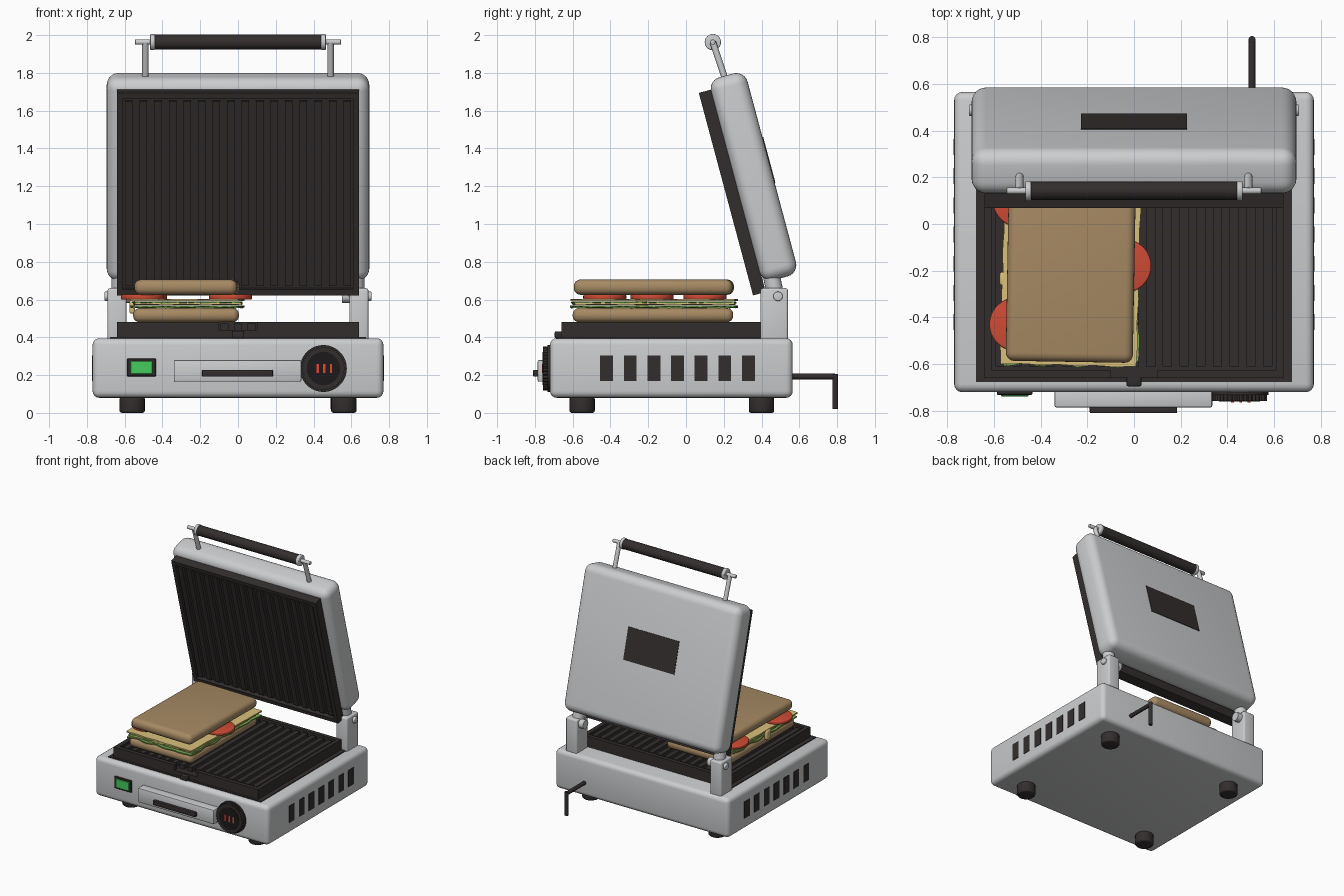
import bpy, bmesh, math
from mathutils import Matrix, Vector

if "Cube" in bpy.data.objects:
    bpy.data.objects.remove(bpy.data.objects["Cube"])


def mat(name, r, g, b):
    m = bpy.data.materials.new(name)
    m.diffuse_color = (r, g, b, 1)
    m.use_nodes = True
    m.node_tree.nodes["Principled BSDF"].inputs["Base Color"].default_value = m.diffuse_color
    return m


SILVER = mat("brushed_silver", 0.60, 0.61, 0.62)
DARK = mat("dark_iron", 0.034, 0.027, 0.027)
BLACK = mat("display_black", 0.012, 0.010, 0.010)
BREAD = mat("toasted_bread", 0.38, 0.25, 0.125)
CHEESE = mat("cheese_yellow", 0.70, 0.53, 0.20)
LETTUCE = mat("lettuce_green", 0.20, 0.42, 0.08)
TOMATO = mat("tomato_red", 0.62, 0.07, 0.035)
GREEN = mat("switch_green", 0.06, 0.60, 0.11)
RED = mat("readout_red", 0.80, 0.06, 0.03)
I = Matrix.Identity(4)


def finish(name, bm, material, M=I):
    me = bpy.data.meshes.new(name)
    bmesh.ops.recalc_face_normals(bm, faces=bm.faces[:])
    bm.to_mesh(me)
    bm.free()
    me.materials.append(material)
    ob = bpy.data.objects.new(name, me)
    bpy.context.collection.objects.link(ob)
    ob.matrix_world = M
    bpy.ops.object.select_all(action='DESELECT')
    ob.select_set(True)
    bpy.context.view_layer.objects.active = ob
    bpy.ops.object.shade_smooth_by_angle(angle=math.radians(35))
    return ob


def add_box(bm, x0, x1, y0, y1, z0, z1):
    T = Matrix.Translation(((x0 + x1) / 2, (y0 + y1) / 2, (z0 + z1) / 2))
    bmesh.ops.create_cube(bm, size=1, matrix=T @ Matrix.Diagonal((x1 - x0, y1 - y0, z1 - z0, 1)))


def box(name, material, x0, x1, y0, y1, z0, z1, r=0.0, seg=4, M=I):
    bm = bmesh.new()
    add_box(bm, x0, x1, y0, y1, z0, z1)
    if r:
        bmesh.ops.bevel(bm, geom=bm.edges[:], offset=r, segments=seg, profile=0.5, affect='EDGES')
    return finish(name, bm, material, M)


def rod(name, material, a, b, r, n=24, bevel=0.0, M=I):
    a, b = Vector(a), Vector(b)
    d = b - a
    T = Matrix.Translation((a + b) / 2) @ d.to_track_quat('Z', 'Y').to_matrix().to_4x4()
    bm = bmesh.new()
    bmesh.ops.create_cone(bm, cap_ends=True, segments=n, radius1=r, radius2=r, depth=d.length, matrix=T)
    if bevel:
        rims = [e for f in bm.faces if len(f.verts) > 4 for e in f.edges]
        bmesh.ops.bevel(bm, geom=rims, offset=bevel, segments=3, profile=0.5, affect='EDGES')
    return finish(name, bm, material, M)


def grill_plate(name, M, length, base, top, ribs, pitch, gap):
    """Slab with a raised rim and ribs; local z points out of the cooking face."""
    bm = bmesh.new()
    w, h, t = 0.64, length / 2, 0.032
    add_box(bm, -w, w, -h, h, 0, base)
    for s in (-1, 1):
        add_box(bm, s * w, s * (w - t), -h, h, base, top)
    add_box(bm, -w + t, w - t, h - t, h, base, top)
    if gap:
        for s in (-1, 1):
            add_box(bm, s * gap, s * (w - t), -h, -h + t, base, top)
    else:
        add_box(bm, -w + t, w - t, -h, -h + t, base, top)
    for i in range(ribs):
        x = (i - (ribs - 1) / 2) * pitch
        add_box(bm, x - 0.02, x + 0.02, -h + 0.05, h - 0.05, base, top - 0.008)
    return finish(name, bm, DARK, M)


# Base housing and feet
box("base_housing", SILVER, -0.77, 0.77, -0.72, 0.565, 0.08, 0.395, 0.035)
for x in (-0.56, 0.56):
    for y in (-0.55, 0.40):
        rod("foot", DARK, (x, y, 0), (x, y, 0.085), 0.067, 24, 0.012)

# Side vents
for s in (-1, 1):
    for i in range(7):
        y = -0.42 + i * 0.125
        box("side_vent", DARK, s * 0.768, s * 0.773, y - 0.034, y + 0.034, 0.17, 0.305)

# Lower grill plate with tray and drip spout
box("plate_tray", DARK, -0.677, 0.677, -0.677, 0.40, 0.39, 0.401)
grill_plate("lower_grill_plate", Matrix.Translation((0, -0.13, 0.40)), 1.06, 0.038, 0.08, 17, 0.0715, 0.1)
box("drip_spout", DARK, -0.033, 0.033, -0.695, -0.64, 0.395, 0.432, 0.008, 2)

# Front drawer and its handle
box("drip_drawer", SILVER, -0.34, 0.335, -0.785, -0.70, 0.165, 0.28, 0.008, 2)
box("drawer_handle", DARK, -0.19, 0.185, -0.81, -0.78, 0.192, 0.228, 0.006, 2)

# Power switch
box("switch_frame", DARK, -0.587, -0.435, -0.732, -0.71, 0.193, 0.288, 0.004, 1)
box("switch_button", GREEN, -0.57, -0.452, -0.738, -0.72, 0.205, 0.275, 0.003, 1)

# Dial with knurled ring and readout
dx, dz = 0.452, 0.235
rod("dial_backplate", DARK, (dx, -0.71, dz), (dx, -0.732, dz), 0.124, 48)
bm = bmesh.new()
N = 72
ring = []
for y in (-0.73, -0.757):
    ring.append([bm.verts.new((dx + r * math.cos(a), y, dz + r * math.sin(a)))
                 for k in range(N)
                 for r, a in [(0.117 if k % 2 else 0.110, 2 * math.pi * k / N)]])
for k in range(N):
    j = (k + 1) % N
    bm.faces.new((ring[0][k], ring[0][j], ring[1][j], ring[1][k]))
bm.faces.new(ring[0])
bm.faces.new(ring[1])
finish("dial_knob", bm, DARK)
rod("dial_display", BLACK, (dx, -0.75, dz), (dx, -0.760, dz), 0.088, 40)
for x in (-0.03, 0.005, 0.04):
    box("readout_bar", RED, dx + x - 0.006, dx + x + 0.006, -0.763, -0.759, dz - 0.025, dz + 0.025)

# Power cable
rod("cable_run", DARK, (0.505, 0.55, 0.193), (0.505, 0.79, 0.193), 0.015, 12)
rod("cable_drop", DARK, (0.505, 0.79, 0.207), (0.505, 0.79, 0.02), 0.015, 12)

# Lid frame: local z runs up the lid, local -y faces the cooking side
LID = Matrix.Translation((0, 0.3575, 1.25)) @ Matrix.Rotation(math.radians(15), 4, 'X')
box("lid_shell", SILVER, -0.695, 0.695, -0.1, 0.1, -0.556, 0.556, 0.062, 6, LID)
box("lid_back_plate", DARK, -0.226, 0.226, 0.095, 0.104, -0.06, 0.19, M=LID)
grill_plate("upper_grill_plate",
            LID @ Matrix.Translation((0, -0.095, -0.051)) @ Matrix.Rotation(math.radians(90), 4, 'X'),
            1.11, 0.035, 0.07, 16, 0.077, 0)

# Hinge brackets, pivots and arms
for s in (-1, 1):
    box("hinge_bracket", SILVER, s * 0.59, s * 0.69, 0.395, 0.54, 0.36, 0.66, 0.012, 3)
    rod("hinge_screw", SILVER, (s * 0.68, 0.487, 0.617), (s * 0.707, 0.487, 0.617), 0.025, 20, 0.006)
    rod("hinge_pivot", SILVER, (s * 0.55, 0.487, 0.617), (s * 0.60, 0.487, 0.617), 0.035, 20)
    rod("hinge_arm", SILVER, (s * 0.625, 0.475, 0.62), (s * 0.625, 0.445, 0.76), 0.045, 20)

# Lid handle
hy, hz = 0.142, 1.963
rod("handle_rod", SILVER, (-0.545, hy, hz), (0.545, hy, hz), 0.014, 16, 0.004)
rod("handle_grip", DARK, (-0.445, hy, hz), (0.445, hy, hz), 0.039, 32)
for s in (-1, 1):
    rod("handle_collar", SILVER, (s * 0.44, hy, hz), (s * 0.465, hy, hz), 0.043, 32, 0.006)
    rod("handle_post", SILVER, (s * 0.49, 0.22, 1.73), (s * 0.49, hy, hz), 0.017, 16)

# Sandwich slices
box("bottom_bread", BREAD, -0.555, 0.005, -0.60, 0.25, 0.48, 0.555, 0.034, 5)
C = Matrix.Translation((-0.27, -0.17, 0))
box("top_bread", BREAD, -0.272, 0.272, -0.42, 0.42, 0.625, 0.706, 0.036, 5,
    C @ Matrix.Rotation(math.radians(-1), 4, 'Z'))


# Thin wavy filling sheets
def sheet(name, material, hx, hy, z, thick, wave, turn):
    bm = bmesh.new()
    bmesh.ops.create_grid(bm, x_segments=16, y_segments=22, size=1)
    for v in bm.verts:
        v.co.x *= hx + wave * math.sin(v.co.y * 14)
        v.co.y *= hy + wave * math.sin(v.co.x * 40)
        v.co.z = z + 0.4 * wave * math.sin(v.co.x * 30 + v.co.y * 25)
    top = bmesh.ops.extrude_face_region(bm, geom=bm.faces[:])
    for v in top["geom"]:
        if isinstance(v, bmesh.types.BMVert):
            v.co.z += thick
    finish(name, bm, material, C @ Matrix.Rotation(math.radians(turn), 4, 'Z'))


sheet("lettuce", LETTUCE, 0.288, 0.435, 0.557, 0.009, 0.008, -1)
sheet("lower_cheese", CHEESE, 0.285, 0.425, 0.573, 0.009, 0.003, 1)
sheet("upper_lettuce", LETTUCE, 0.286, 0.43, 0.582, 0.006, 0.006, 0.5)
sheet("upper_cheese", CHEESE, 0.292, 0.435, 0.592, 0.010, 0.002, -1.5)
box("cheese_drip", CHEESE, -0.575, -0.545, -0.265, -0.205, 0.525, 0.60, 0.012, 3)

# Tomato slices
for x, y in ((-0.505, -0.43), (-0.04, -0.18), (-0.49, 0.10)):
    rod("tomato_slice", TOMATO, (x, y, 0.600), (x, y, 0.627), 0.114, 36, 0.007)
